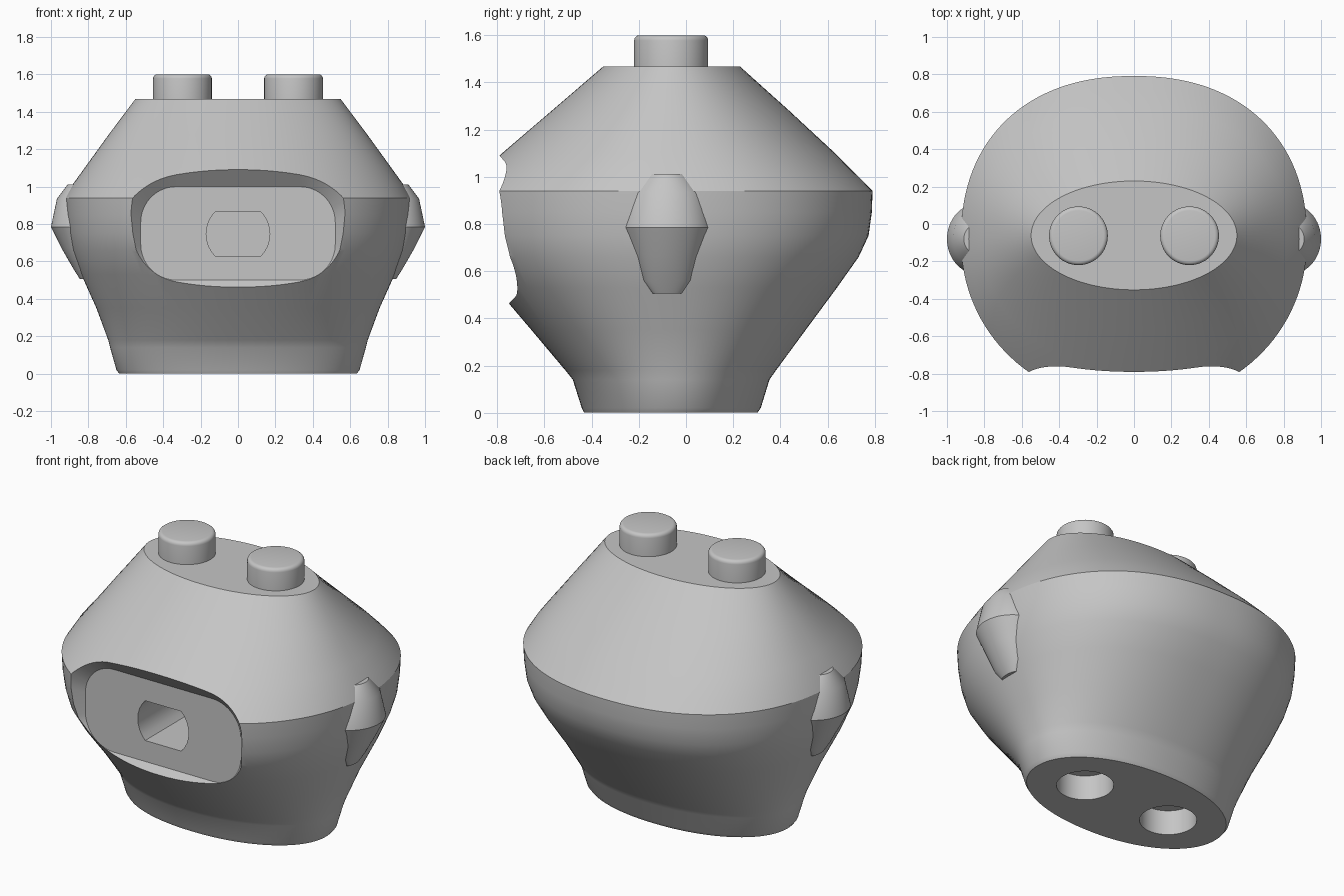
import bpy, bmesh, math
from mathutils import Vector

cube = bpy.data.objects.get("Cube")
if cube:
    bpy.data.objects.remove(cube, do_unlink=True)

GREY = (0.56, 0.56, 0.56, 1.0)
mat = bpy.data.materials.new("plain_grey")
mat.use_nodes = True
mat.diffuse_color = GREY
mat.node_tree.nodes["Principled BSDF"].inputs["Base Color"].default_value = GREY

AXIS_Y = -0.063   # depth of the pegs and sockets
PEG_X = 0.297
PEG_R = 0.157


def loft(name, rings):
    """Skin a stack of equal-length point rings and cap both ends."""
    bm = bmesh.new()
    loops = [[bm.verts.new(p) for p in ring] for ring in rings]
    n = len(loops[0])
    for low, high in zip(loops, loops[1:]):
        for i in range(n):
            j = (i + 1) % n
            bm.faces.new((low[i], low[j], high[j], high[i]))
    bm.faces.new(loops[0])
    bm.faces.new(loops[-1])
    bmesh.ops.recalc_face_normals(bm, faces=bm.faces)
    mesh = bpy.data.meshes.new(name)
    bm.to_mesh(mesh)
    bm.free()
    mesh.materials.append(mat)
    obj = bpy.data.objects.new(name, mesh)
    bpy.context.collection.objects.link(obj)
    return obj


def oval(cx, cy, z, a, b, back=2.0, front=2.0, n=64):
    """Ellipse whose back and front halves can be made squarer."""
    points = []
    for i in range(n):
        t = 2 * math.pi * i / n
        c, s = math.cos(t), math.sin(t)
        power = 2 / (back if s > 0 else front)
        points.append(Vector((cx + a * math.copysign(abs(c) ** power, c),
                              cy + b * math.copysign(abs(s) ** power, s), z)))
    return points


def turned(name, cx, cy, profile):
    return loft(name, [oval(cx, cy, z, r, r) for r, z in profile])


def rounded_rect(y, half_w, low, high, r, n=10):
    points = []
    corners = ((half_w - r, high - r), (r - half_w, high - r),
               (r - half_w, low + r), (half_w - r, low + r))
    for k, (x, z) in enumerate(corners):
        for i in range(n + 1):
            t = math.pi / 2 * (k + i / n)
            points.append(Vector((x + r * math.cos(t), y, z + r * math.sin(t))))
    return points


def slot_ring(y, z, r, n=8):
    """Circle with its top and bottom cut flat."""
    points = []
    for start in (-math.pi / 4, 3 * math.pi / 4):
        for i in range(n + 1):
            t = start + math.pi / 2 * i / n
            points.append(Vector((r * math.cos(t), y, z + r * math.sin(t))))
    return points


def select_only(obj):
    bpy.ops.object.select_all(action='DESELECT')
    obj.select_set(True)
    bpy.context.view_layer.objects.active = obj


def cut(target, cutter):
    cutter.hide_render = True
    mod = target.modifiers.new("cut", 'BOOLEAN')
    mod.operation = 'DIFFERENCE'
    mod.solver = 'EXACT'
    mod.object = cutter
    select_only(target)
    bpy.ops.object.modifier_apply(modifier=mod.name)
    bpy.data.objects.remove(cutter, do_unlink=True)


def smooth(obj):
    select_only(obj)
    bpy.ops.object.shade_smooth_by_angle(angle=math.radians(32))


# Head shell: height, half width, front, back, squareness of the back and front
sections = [
    (0.00, 0.635, -0.432, 0.303, 2.1, 2.1),
    (0.02, 0.650, -0.442, 0.317, 2.1, 2.1),
    (0.14, 0.684, -0.480, 0.354, 2.1, 2.1),
    (0.18, 0.694, -0.512, 0.382, 2.15, 2.1),
    (0.35, 0.757, -0.655, 0.507, 2.2, 2.1),
    (0.53, 0.838, -0.808, 0.640, 2.25, 2.1),
    (0.66, 0.887, -0.905, 0.732, 2.25, 2.08),
    (0.75, 0.908, -0.942, 0.774, 2.25, 2.06),
    (0.85, 0.920, -0.958, 0.788, 2.25, 2.06),
    (0.94, 0.925, -0.962, 0.791, 2.25, 2.06),
    (1.01, 0.885, -0.883, 0.722, 2.25, 2.06),
    (1.10, 0.820, -0.780, 0.632, 2.23, 2.06),
    (1.28, 0.690, -0.570, 0.438, 2.12, 2.03),
    (1.467, 0.550, -0.352, 0.230, 2.0, 2.0),
]
head = loft("head_shell", [oval(0, (f + b) / 2, z, a, (b - f) / 2, nb, nf, 128)
                           for z, a, f, b, nb, nf in sections])

# Flared face recess
floor_y = -0.715
flare = 0.3
cut(head, loft("face_cutter", [
    rounded_rect(floor_y, 0.52, 0.50, 1.0, 0.19),
    rounded_rect(floor_y - flare, 0.52 + 0.8 * flare, 0.50 - 1.05 * flare,
                 1.0 + 1.2 * flare, 0.40)]))

# Flat-sided hole in the middle of the face
cut(head, loft("slot_cutter", [slot_ring(floor_y - 0.1, 0.747, 0.17),
                               slot_ring(floor_y + 0.45, 0.747, 0.17)]))

# Ear bump: height, half width and half depth of each oval section
ear_sections = [
    (0.505, 0.020, 0.060),
    (0.560, 0.055, 0.105),
    (0.670, 0.118, 0.145),
    (0.785, 0.175, 0.192),
    (0.935, 0.143, 0.160),
    (1.012, 0.085, 0.085),
]

for side, sign in (("left", 1), ("right", -1)):
    # Socket underneath
    cut(head, turned("socket_cutter", sign * PEG_X, AXIS_Y,
                     [(PEG_R, -0.1), (PEG_R, 0.15)]))
    # Peg on top with a rounded rim
    rim = 0.022
    bend = [(PEG_R - rim + rim * math.cos(t), 1.6 - rim + rim * math.sin(t))
            for t in (math.pi / 8 * i for i in range(5))]
    smooth(turned(side + "_peg", sign * PEG_X, AXIS_Y, [(PEG_R, 1.45)] + bend))
    # Ear sunk into the shell
    smooth(loft(side + "_ear", [oval(sign * 0.825, -0.08, z, a, b)
                                for z, a, b in ear_sections]))

smooth(head)
